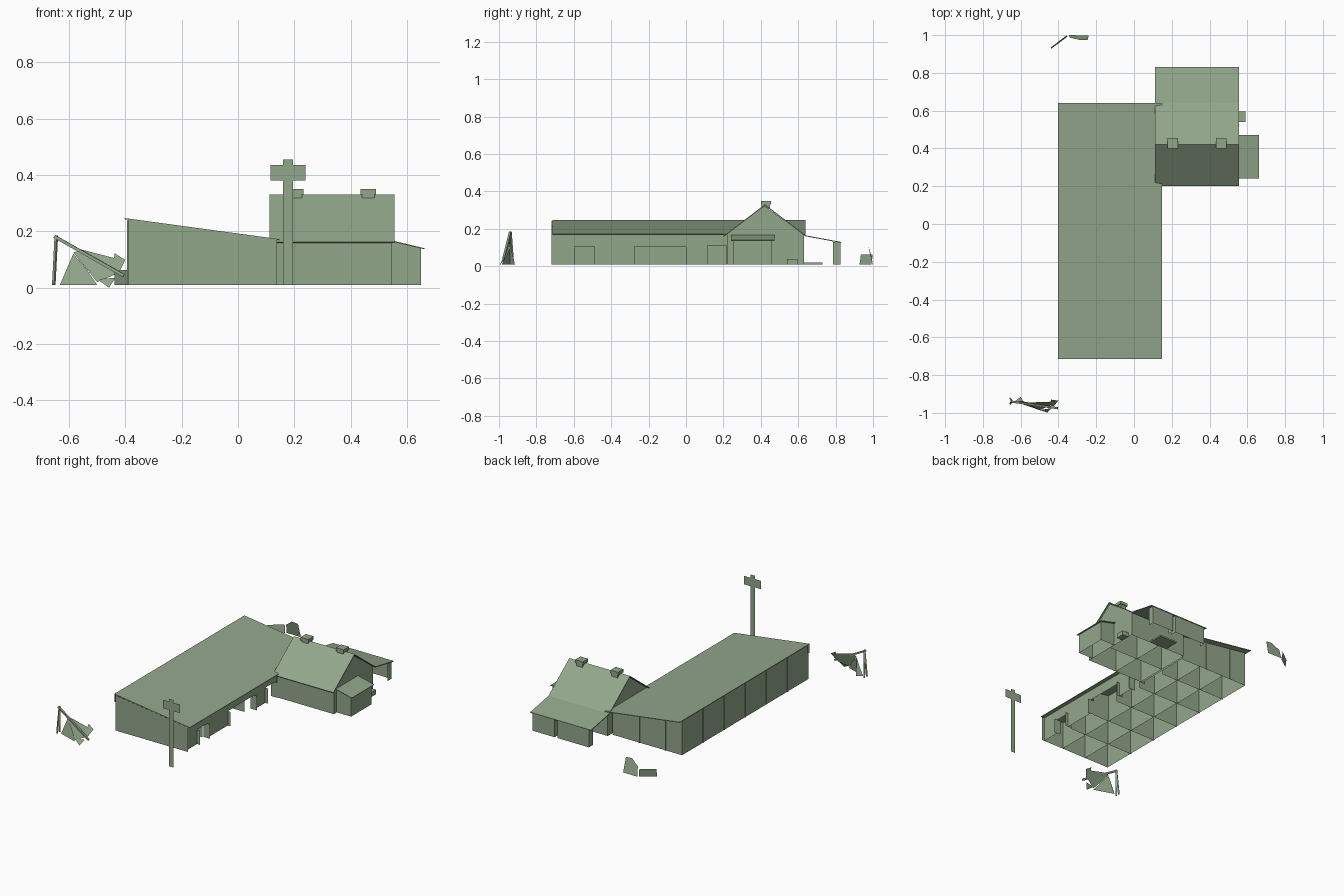
import bpy, bmesh
from mathutils import Vector

if "Cube" in bpy.data.objects:
    bpy.data.objects.remove(bpy.data.objects["Cube"])

Z0 = 0.01  # ground level of the buildings
green = bpy.data.materials.new("green")
green.diffuse_color = (0.29, 0.385, 0.26, 1)
green.use_nodes = True
green.node_tree.nodes["Principled BSDF"].inputs["Base Color"].default_value = green.diffuse_color


def mesh(name, polys):
    """Object made of flat sheets; each polygon is a list of points."""
    bm = bmesh.new()
    for pts in polys:
        bm.faces.new([bm.verts.new(p) for p in pts])
    bmesh.ops.remove_doubles(bm, verts=bm.verts, dist=1e-5)
    me = bpy.data.meshes.new(name)
    bm.to_mesh(me)
    bm.free()
    ob = bpy.data.objects.new(name, me)
    bpy.context.collection.objects.link(ob)
    return ob


def box(name, x0, x1, y0, y1, z0, z1):
    bpy.ops.mesh.primitive_cube_add(size=1, location=((x0 + x1) / 2, (y0 + y1) / 2, (z0 + z1) / 2))
    ob = bpy.context.object
    ob.name = name
    ob.scale = (x1 - x0, y1 - y0, z1 - z0)
    return ob


def slab(name, corners, t):
    """Thin roof plate hanging below its corner points."""
    ob = mesh(name, [corners])
    m = ob.modifiers.new("thickness", 'SOLIDIFY')
    m.thickness = t
    m.offset = -1
    return ob


def wall_x(x, y0, y1, z0, z1):
    return [(x, y0, z0), (x, y1, z0), (x, y1, z1), (x, y0, z1)]


def wall_y(y, x0, x1, z0, z1):
    return [(x0, y, z0), (x1, y, z0), (x1, y, z1), (x0, y, z1)]


def barn_z(x):
    """Height under the long shed roof."""
    return 0.243 - (x + 0.39) * 0.135


def cross_wall(y, x0, x1, dz=0.0):
    return [(x0, y, Z0), (x1, y, Z0), (x1, y, barn_z(x1) - dz), (x0, y, barn_z(x0) - dz)]


# Long wing: shed roof overhanging the rear end
Y0, Y1, XF = -0.718, 0.598, 0.118
slab("long_roof", [(-0.402, -0.714, 0.247), (0.148, -0.714, 0.172),
                   (0.148, 0.64, 0.172), (-0.402, 0.64, 0.247)], 0.004)
mesh("roof_fascia", [wall_x(-0.403, -0.712, -0.69, 0.19, 0.248)])

# Long wing: outer walls
mesh("long_end_walls", [cross_wall(Y0, -0.39, 0.138), cross_wall(Y1, -0.39, XF)])
mesh("long_back_wall", [wall_x(-0.39, Y0, Y1, Z0, barn_z(-0.39))])

# Long wing: front wall under the eave, with three openings
openings = [(-0.595, -0.49, 0.105), (-0.275, 0.0, 0.105), (0.115, 0.215, 0.11)]
strips, y = [], Y0
for a, b, h in openings:
    strips.append(wall_x(XF, y, a, Z0, barn_z(XF)))
    strips.append(wall_x(XF, a, b, h, barn_z(XF)))
    for yy in (a, b):  # reveals
        strips.append(wall_y(yy, 0.09, 0.138, Z0, h))
    y = b
strips.append(wall_x(XF, y, Y1, Z0, barn_z(XF)))
mesh("long_front_wall", strips)

# Long wing: inner partitions and wall battens
bays = [Y0 + (Y1 - Y0) * i / 6 for i in range(1, 6)]
mesh("cross_partitions", [cross_wall(v, -0.39, 0.09, 0.004) for v in bays])
mesh("long_partitions", [wall_x(v, Y0, Y1, Z0, barn_z(v) - 0.004) for v in (-0.21, -0.03)])
for v in bays:
    box("wall_batten", -0.394, -0.39, v - 0.004, v + 0.004, Z0, 0.238)
for v in (-0.27, -0.08):
    box("end_batten", v - 0.004, v + 0.004, Y1, Y1 + 0.005, Z0, barn_z(v) - 0.004)


# House: walls with gables
def gable(x):
    return [(x, 0.22, Z0), (x, 0.63, Z0), (x, 0.63, 0.17), (x, 0.42, 0.322), (x, 0.22, 0.175)]


mesh("house_gables", [gable(0.13), gable(0.545)])
mesh("house_side_walls", [wall_y(v, 0.13, 0.545, Z0, 0.17) for v in (0.22, 0.63)])
mesh("house_partitions", [wall_x(0.33, 0.22, 0.63, Z0, 0.17), wall_y(0.42, 0.13, 0.545, Z0, 0.17)])

# House: gable roof continuing over the back porch
profile = [(0.20, 0.162), (0.422, 0.331), (0.64, 0.165), (0.83, 0.13)]
for name, (a, b) in zip(("roof_front", "roof_rear", "porch_roof"), zip(profile, profile[1:])):
    slab(name, [(0.112, *a), (0.555, *a), (0.555, *b), (0.112, *b)], 0.005)

# Chimneys on the ridge
for x in (0.205, 0.462):
    box("chimney", x - 0.022, x + 0.022, 0.405, 0.45, 0.305, 0.334)
    box("chimney_cap", x - 0.028, x + 0.028, 0.40, 0.455, 0.33, 0.35)

# Porch: outer wall panels with short returns, and a floor slab
mesh("porch_walls", [wall_y(0.826, a, b, Z0, 0.128) for a, b in ((0.13, 0.36), (0.38, 0.54))] +
     [wall_x(v, 0.785, 0.826, Z0, 0.129) for v in (0.13, 0.36, 0.38, 0.54)])
box("porch_step", 0.27, 0.40, 0.63, 0.73, Z0, 0.02)

# Side lean-to and doorstep
mesh("lean_to_walls", [wall_x(0.65, 0.25, 0.46, Z0, 0.14)] +
     [[(0.545, v, Z0), (0.65, v, Z0), (0.65, v, 0.14), (0.545, v, 0.164)] for v in (0.25, 0.46)])
slab("lean_to_roof", [(0.545, 0.24, 0.168), (0.662, 0.24, 0.14),
                      (0.662, 0.472, 0.14), (0.545, 0.472, 0.168)], 0.004)
box("side_step", 0.545, 0.59, 0.54, 0.595, Z0, 0.04)

# Roadside sign: flat pole and board
mesh("sign_pole", [wall_y(-0.948, 0.16, 0.195, Z0, 0.455)])
mesh("sign_board", [wall_y(-0.945, 0.115, 0.24, 0.38, 0.435)])


# Collapsed frame in front of the long wing
def bar(name, a, b, w):
    a, b = Vector(a), Vector(b)
    bpy.ops.mesh.primitive_cube_add(size=1, location=(a + b) / 2)
    ob = bpy.context.object
    ob.name = name
    ob.scale = (w, w, (b - a).length)
    ob.rotation_euler = (b - a).to_track_quat('Z', 'Y').to_euler()


for y in (-0.925, -0.95):
    bar("wreck_post", (-0.654, y, 0.01), (-0.645, -0.938, 0.185), 0.009)
bar("wreck_beam", (-0.652, -0.94, 0.182), (-0.405, -0.975, 0.042), 0.011)
mesh("wreck_body", [
    [(-0.632, -0.94, Z0), (-0.50, -0.985, Z0), (-0.545, -0.95, 0.075), (-0.585, -0.94, 0.12)],
    [(-0.632, -0.94, Z0), (-0.585, -0.94, 0.12), (-0.60, -0.915, Z0)],
    [(-0.585, -0.94, 0.125), (-0.555, -0.945, 0.135), (-0.42, -0.94, 0.10),
     (-0.44, -0.96, 0.045), (-0.50, -0.985, 0.02)],
    [(-0.438, -0.93, 0.122), (-0.40, -0.935, 0.098), (-0.425, -0.965, 0.05), (-0.445, -0.96, 0.06)],
    [(-0.50, -0.985, 0.03), (-0.435, -0.975, 0.035), (-0.458, -0.998, 0.0)],
])

# Loose panels behind the long wing
mesh("loose_panel_low", [[(-0.438, 0.928, Z0), (-0.352, 0.992, Z0),
                          (-0.358, 0.998, 0.062), (-0.44, 0.935, 0.062)]])
mesh("loose_panel_tall", [[(-0.345, 1.0, Z0), (-0.24, 0.998, Z0), (-0.245, 0.975, 0.105),
                           (-0.29, 0.975, 0.108), (-0.34, 0.987, 0.07)]])

# One green paint for everything
for ob in bpy.data.objects:
    ob.data.materials.append(green)
